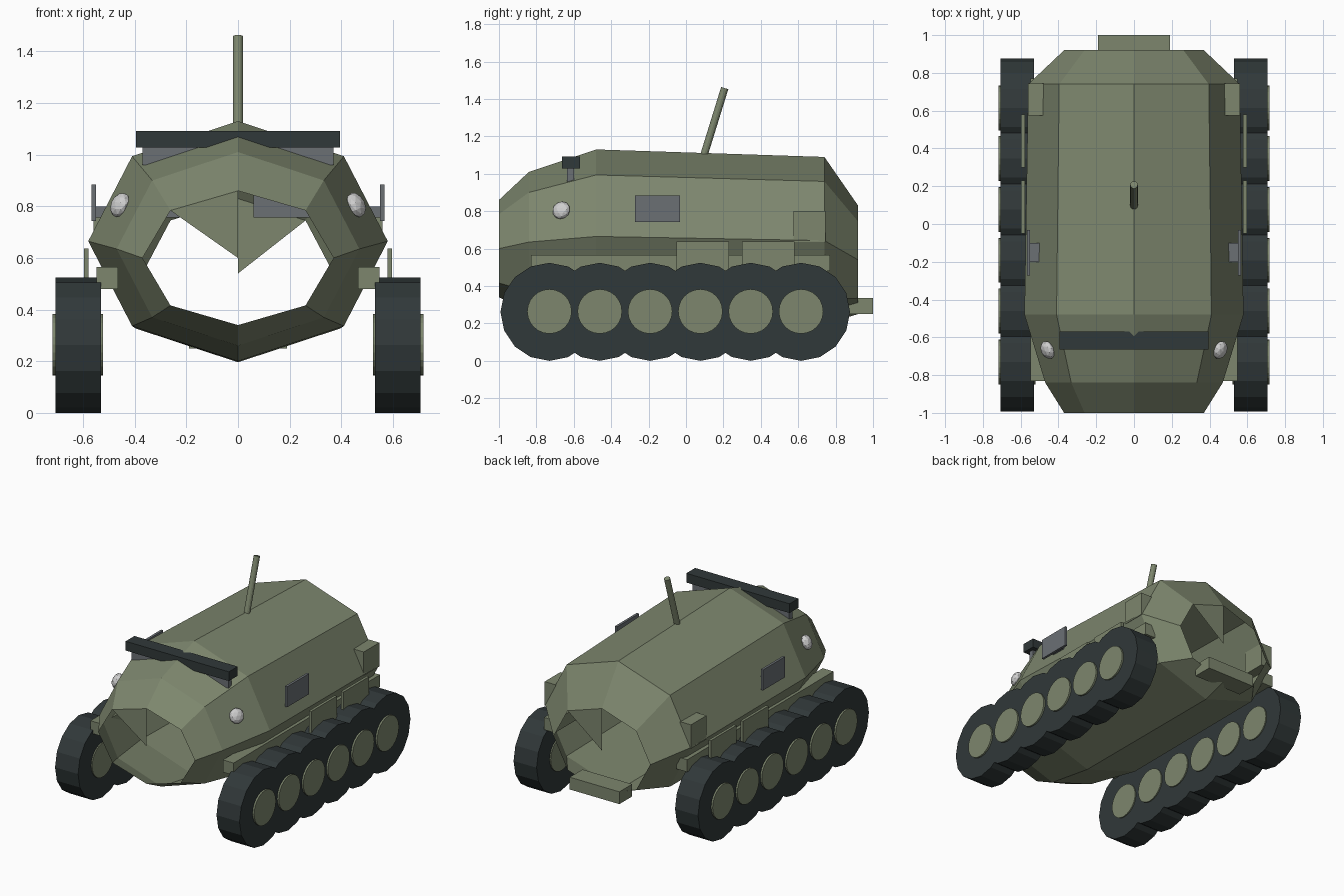
import bpy, bmesh, math
from mathutils import Vector

if "Cube" in bpy.data.objects:
    bpy.data.objects.remove(bpy.data.objects["Cube"], do_unlink=True)


def material(name, rgb):
    m = bpy.data.materials.new(name)
    m.use_nodes = True
    m.diffuse_color = (*rgb, 1)
    m.node_tree.nodes["Principled BSDF"].inputs["Base Color"].default_value = (*rgb, 1)
    return m


GREEN = material("olive_green", (0.205, 0.24, 0.155))
RUBBER = material("dark_rubber", (0.03, 0.04, 0.041))
GREY = material("steel_grey", (0.145, 0.16, 0.175))
LAMP = material("lamp_white", (0.62, 0.62, 0.62))


def finish(name, bm, mat):
    mesh = bpy.data.meshes.new(name)
    bm.to_mesh(mesh)
    bm.free()
    mesh.materials.append(mat)
    obj = bpy.data.objects.new(name, mesh)
    bpy.context.collection.objects.link(obj)
    return obj


def box(name, x, y, z, mat):
    """Box from (min, max) ranges on each axis."""
    bm = bmesh.new()
    bmesh.ops.create_cube(bm, size=1)
    for v in bm.verts:
        v.co = [r[0] if c < 0 else r[1] for c, r in zip(v.co, (x, y, z))]
    return finish(name, bm, mat)


def side_boxes(name, x, y, z, mat):
    box("left_" + name, x, y, z, mat)
    box("right_" + name, (-x[1], -x[0]), y, z, mat)


def rod(name, start, end, radius, sides, mat):
    """Cylinder between two points."""
    a, b = Vector(start), Vector(end)
    bm = bmesh.new()
    bmesh.ops.create_cone(bm, cap_ends=True, segments=sides, radius1=radius,
                          radius2=radius, depth=(b - a).length)
    obj = finish(name, bm, mat)
    obj.location = (a + b) / 2
    obj.rotation_euler = (b - a).to_track_quat('Z', 'Y').to_euler()
    return obj


# Hull: octagonal rings (y, centre height, half width, half height)
stations = [(-1.0, 0.60, 0.37, 0.26), (-0.84, 0.635, 0.47, 0.375),
            (-0.48, 0.665, 0.58, 0.465), (0.74, 0.643, 0.56, 0.447),
            (0.92, 0.54, 0.37, 0.29)]
bm = bmesh.new()
rings = []
for y, zc, w, h in stations:
    angles = [k * math.pi / 4 for k in range(8)]
    rings.append([bm.verts.new((w * math.sin(a), y, zc + h * math.cos(a))) for a in angles])
for r, s in zip(rings, rings[1:]):
    for k in range(8):
        n = (k + 1) % 8
        bm.faces.new((r[k], r[n], s[n], s[k]))
# Single wedge of each open end
for ring, side, st in ((rings[0], 7, stations[0]), (rings[-1], 1, stations[-1])):
    centre = bm.verts.new((0, st[0], st[1]))
    bm.faces.new((ring[0], ring[side], centre))
finish("hull", bm, GREEN)

# Wheels and hubs
for s, label in ((1, "left"), (-1, "right")):
    for i in range(6):
        y = -0.73 + 0.269 * i
        rod(f"{label}_wheel_{i + 1}", (s * 0.53, y, 0.262), (s * 0.706, y, 0.262),
            0.262, 16, RUBBER)
        rod(f"{label}_hub_{i + 1}", (s * 0.522, y, 0.264), (s * 0.718, y, 0.264),
            0.119, 24, GREEN)

# Side rails, skirt plates and storage boxes
side_boxes("rail", (0.465, 0.548), (-0.83, 0.77), (0.48, 0.565), GREEN)
side_boxes("front_skirt", (0.578, 0.597), (-0.05, 0.23), (0.47, 0.637), GREEN)
side_boxes("rear_skirt", (0.578, 0.597), (0.3, 0.58), (0.47, 0.637), GREEN)
side_boxes("storage_box", (0.476, 0.56), (0.575, 0.745), (0.635, 0.8), GREEN)
box("rear_bumper", (-0.19, 0.19), (0.86, 1.0), (0.25, 0.335), GREEN)

# Side windows on inner mounts
side_boxes("window", (0.55, 0.567), (-0.272, -0.032), (0.743, 0.885), GREY)
side_boxes("window_mount", (0.06, 0.45), (-0.2, -0.1), (0.756, 0.845), GREY)
side_boxes("window_stub", (0.44, 0.555), (-0.2, -0.1), (0.756, 0.8), GREY)

# Roof bar with its support
box("roof_bar", (-0.395, 0.395), (-0.664, -0.568), (1.028, 1.092), RUBBER)
box("roof_bar_support", (-0.37, 0.37), (-0.635, -0.6), (0.96, 1.03), GREY)

# Headlights
for s, label in ((1, "left"), (-1, "right")):
    bm = bmesh.new()
    bmesh.ops.create_icosphere(bm, subdivisions=2, radius=0.05)
    lamp = finish(label + "_headlight", bm, LAMP)
    lamp.location = (s * 0.457, -0.667, 0.805)
    lamp.scale = (0.65, 1, 1)
    lamp.rotation_euler = (0, s * math.radians(-24), s * math.radians(-25))

# Antenna
rod("antenna", (0, 0.09, 1.08), (0, 0.207, 1.458), 0.02, 12, GREEN)
